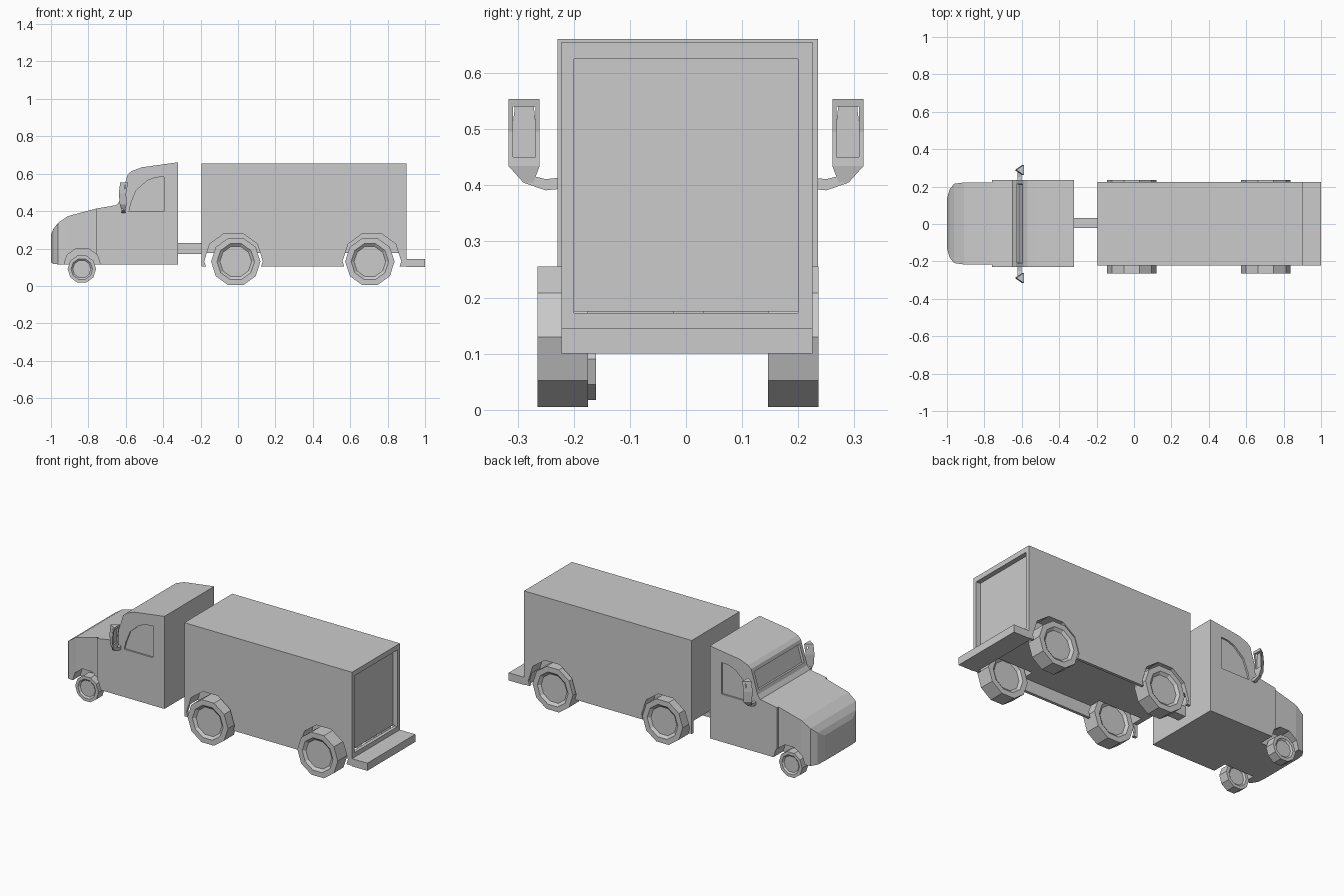
import bpy, bmesh, math
from mathutils import Vector

if "Cube" in bpy.data.objects:
    bpy.data.objects.remove(bpy.data.objects["Cube"])

YC = 0.003  # body centre line


def loft(name, sections):
    """Skin a list of equal-length point loops and cap both ends."""
    bm = bmesh.new()
    rings = [[bm.verts.new(p) for p in s] for s in sections]
    n = len(rings[0])
    for a, b in zip(rings, rings[1:]):
        for i in range(n):
            j = (i + 1) % n
            bm.faces.new((a[i], a[j], b[j], b[i]))
    bm.faces.new(rings[0])
    bm.faces.new(rings[-1])
    bmesh.ops.recalc_face_normals(bm, faces=bm.faces)
    me = bpy.data.meshes.new(name)
    bm.to_mesh(me)
    bm.free()
    ob = bpy.data.objects.new(name, me)
    bpy.context.collection.objects.link(ob)
    return ob


def rect(x, y0, y1, z0, z1):
    return [(x, y0, z0), (x, y1, z0), (x, y1, z1), (x, y0, z1)]


def box(name, x0, x1, y0, y1, z0, z1):
    return loft(name, [rect(x0, y0, y1, z0, z1), rect(x1, y0, y1, z0, z1)])


def prism(name, profile, y0, y1):
    return loft(name, [[(x, y, z) for x, z in profile] for y in (y0, y1)])


def decagon(cx, cz, r):
    return [(cx + r * math.cos(i * math.pi / 5), cz + r * math.sin(i * math.pi / 5)) for i in range(10)]


def cut(ob, cutter):
    """Subtract the cutter, bake the result and discard the cutter."""
    cutter.hide_render = True
    mod = ob.modifiers.new("cut", 'BOOLEAN')
    mod.operation = 'DIFFERENCE'
    mod.solver = 'EXACT'
    mod.object = cutter
    bpy.context.view_layer.update()
    dg = bpy.context.evaluated_depsgraph_get()
    me = bpy.data.meshes.new_from_object(ob.evaluated_get(dg))
    ob.modifiers.clear()
    ob.data = me
    bpy.data.objects.remove(cutter)


def wheel(name, cx, cz, r, y0, y1):
    """Ten-sided tyre with a stepped, recessed rim on both faces."""
    d = (y1 - y0) * 0.14
    steps = [(0.64, y0 + d), (0.69, y0 + d * 0.6), (0.76, y0), (1, y0),
             (1, y1), (0.76, y1), (0.69, y1 - d * 0.6), (0.64, y1 - d)]
    loft(name, [[(x, y, z) for x, z in decagon(cx, cz, r * k)] for k, y in steps])


# cab: stations of x, bottom, top, half width
stations = [(-1.0, .125, .275, .13), (-.987, .118, .305, .18), (-.962, .115, .337, .212),
            (-.91, .115, .373, .219), (-.76, .115, .413, .22), (-.76, .115, .413, .232),
            (-.65, .115, .432, .232), (-.632, .115, .455, .232), (-.59, .115, .595, .232),
            (-.57, .115, .613, .232), (-.515, .115, .634, .232), (-.32, .115, .661, .232)]
cab = loft("cab", [rect(x, YC - w, YC + w, b, t) for x, b, t, w in stations])

# windscreen recess
bm = bmesh.new()
bm.from_mesh(cab.data)
target = Vector((-.611, YC, .525))
screen = min(bm.faces, key=lambda f: (f.calc_center_median() - target).length)
bmesh.ops.inset_individual(bm, faces=[screen], thickness=0.03)
bmesh.ops.inset_individual(bm, faces=[screen], thickness=0.004, depth=-0.012)
bm.to_mesh(cab.data)
bm.free()

# door windows and front wheel arches
window = [(-.583, .397), (-.395, .397), (-.395, .583), (-.44, .58), (-.485, .563), (-.545, .51), (-.573, .44)]
for s in (-1, 1):
    cut(cab, prism("window_cutter", window, YC + s * .222, YC + s * .3))
    cut(cab, prism("arch_cutter", decagon(-.833, .106, .1), s * .145, s * .3))

# cargo box with hollow underside, rear door recess and wheel arches
cargo = box("cargo_box", -.195, .9, -.222, .225, .103, .655)
cut(cargo, box("floor_cutter", -.3, .88, -.205, .208, 0, .175))
cut(cargo, box("door_cutter", .872, 1, -.2, .2, .172, .625))
for x in (-.024, .716):
    for s in (-1, 1):
        cut(cargo, prism("arch_cutter", decagon(x, .132, .157), s * .138, s * .3))

# rear step and coupling bar
box("rear_step", .9, 1.0, -.222, .225, .1, .145)
box("coupling_bar", -.34, -.18, -.022, .032, .17, .23)

# wheels
for side, (y0, y1), (f0, f1) in (("left", (-.265, -.175), (-.217, -.16)),
                                 ("right", (.146, .236), (.16, .217))):
    wheel("front_wheel_" + side, -.835, .09, .076, f0, f1)
    wheel("middle_wheel_" + side, -.012, .13, .132, y0, y1)
    wheel("rear_wheel_" + side, .705, .13, .132, y0, y1)

# wing mirrors: wedge housing with recessed glass, on a bent arm
for side, s in (("left", -1), ("right", 1)):
    def wedge(xa, xb, ya, yb, z):
        return [(xb, s * ya, z), (xa, s * (ya + yb) / 2, z), (xb, s * yb, z)]
    housing = loft("mirror_" + side, [
        wedge(-.622, -.602, .272, .29, .405), wedge(-.632, -.596, .261, .316, .434),
        wedge(-.637, -.598, .261, .316, .495), wedge(-.63, -.588, .261, .316, .554)])
    cut(housing, box("glass_cutter", -.606, -.55, s * .268, s * .308, .45, .54))
    arm = [(.22, .394, .414), (.25, .391, .411), (.288, .404, .42)]
    loft("mirror_arm_" + side, [[(-.622, s * y, a), (-.602, s * y, a), (-.602, s * y, b), (-.622, s * y, b)]
                                for y, a, b in arm])
